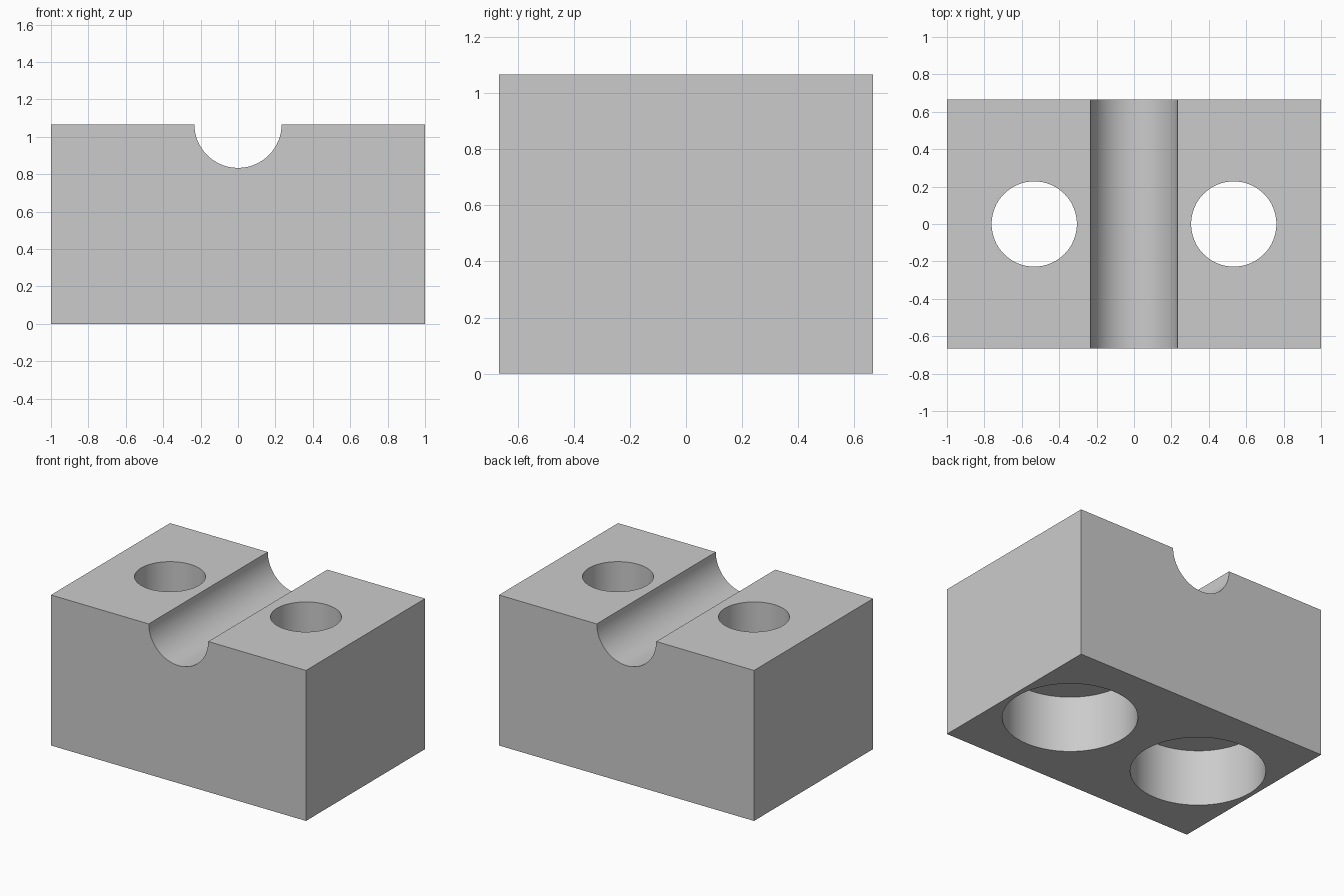
import bpy, bmesh, math
from mathutils import Matrix, Vector

cube = bpy.data.objects.get("Cube")
if cube:
    bpy.data.objects.remove(cube, do_unlink=True)

LENGTH, DEPTH, HEIGHT = 2.0, 1.3333, 1.0667
GROOVE_R = 0.2333
HOLE_X, HOLE_R = 0.5333, 0.228
BORE_R, BORE_TOP = 0.4333, 0.4
SEGMENTS = 64

grey = bpy.data.materials.new("light grey")
grey.use_nodes = True
colour = (0.6, 0.6, 0.6, 1)
grey.diffuse_color = colour
grey.node_tree.nodes["Principled BSDF"].inputs["Base Color"].default_value = colour


def make_object(name, bm):
    bmesh.ops.recalc_face_normals(bm, faces=bm.faces)
    mesh = bpy.data.meshes.new(name)
    bm.to_mesh(mesh)
    bm.free()
    mesh.materials.append(grey)
    obj = bpy.data.objects.new(name, mesh)
    bpy.context.collection.objects.link(obj)
    return obj


# Block: front profile with a half-round groove, extruded front to back
half = SEGMENTS // 2
profile = [(-LENGTH / 2, HEIGHT), (-LENGTH / 2, 0), (LENGTH / 2, 0), (LENGTH / 2, HEIGHT)]
for i in range(half + 1):
    a = math.pi * i / half
    profile.append((GROOVE_R * math.cos(a), HEIGHT - GROOVE_R * math.sin(a)))
bm = bmesh.new()
face = bm.faces.new([bm.verts.new((x, -DEPTH / 2, z)) for x, z in profile])
extruded = bmesh.ops.extrude_face_region(bm, geom=[face])["geom"]
bmesh.ops.translate(bm, vec=Vector((0, DEPTH, 0)),
                    verts=[v for v in extruded if isinstance(v, bmesh.types.BMVert)])
block = make_object("grooved_block", bm)


# Stepped bolt holes: wide bore from below, narrow hole through the top
def stepped_cutter(name, x):
    bm = bmesh.new()
    outline = [(0, -0.1), (BORE_R, -0.1), (BORE_R, BORE_TOP),
               (HOLE_R, BORE_TOP), (HOLE_R, HEIGHT + 0.1), (0, HEIGHT + 0.1)]
    verts = [bm.verts.new((r, 0, z)) for r, z in outline]
    edges = [bm.edges.new(pair) for pair in zip(verts, verts[1:])]
    bmesh.ops.spin(bm, geom=verts + edges, cent=(0, 0, 0), axis=(0, 0, 1),
                   angle=math.tau, steps=SEGMENTS)
    bmesh.ops.remove_doubles(bm, verts=bm.verts, dist=0.0001)
    bmesh.ops.transform(bm, matrix=Matrix.Translation((x, 0, 0)), verts=bm.verts)
    cutter = make_object(name, bm)
    cutter.hide_render = True
    return cutter


cutters = [stepped_cutter("right_hole_cutter", -HOLE_X),
           stepped_cutter("left_hole_cutter", HOLE_X)]
bpy.ops.object.select_all(action='DESELECT')
block.select_set(True)
bpy.context.view_layer.objects.active = block
for cutter in cutters:
    mod = block.modifiers.new(cutter.name, 'BOOLEAN')
    mod.operation = 'DIFFERENCE'
    mod.solver = 'EXACT'
    mod.object = cutter
    bpy.ops.object.modifier_apply(modifier=mod.name)
    bpy.data.objects.remove(cutter, do_unlink=True)

# Smooth round walls, crisp edges
bpy.ops.object.shade_smooth_by_angle(angle=math.radians(30))
